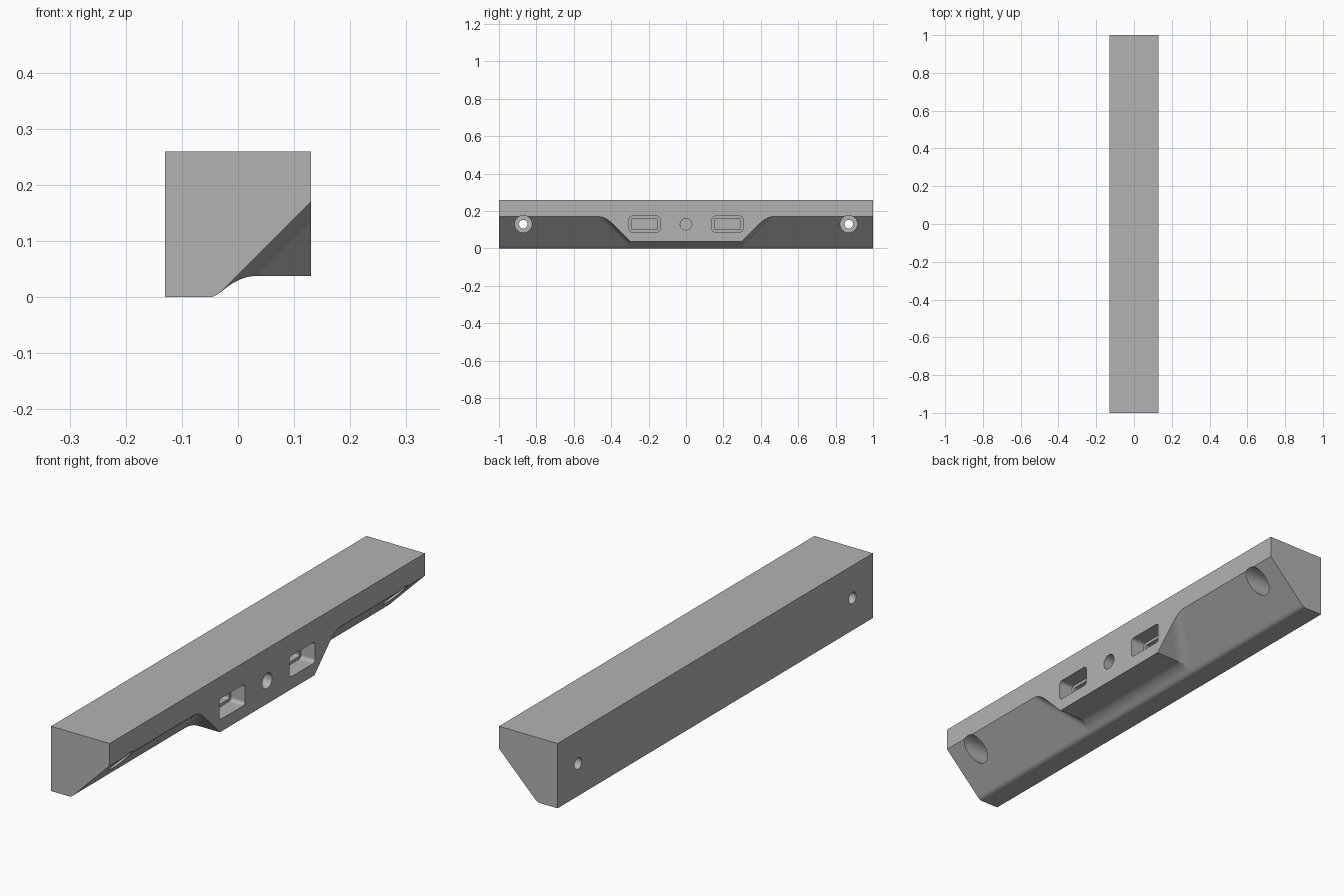
import bpy, bmesh
from math import sin, cos, pi

if "Cube" in bpy.data.objects:
    bpy.data.objects.remove(bpy.data.objects["Cube"], do_unlink=True)

HALF_W, HEIGHT = 0.13, 0.26
BOSS_Z, BOSS_Y = 0.038, 0.30

grey = bpy.data.materials.new("plain grey")
grey.use_nodes = True
GREY = (0.45, 0.45, 0.45, 1)
grey.diffuse_color = GREY
grey.node_tree.nodes["Principled BSDF"].inputs["Base Color"].default_value = GREY


def smooth_min(a, b, k):
    h = max(k - abs(a - b), 0)
    return min(a, b) - h * h / (4 * k)


def underside(x, y):
    """Sloped underside blended into the central boss."""
    slope = -smooth_min(0, -(x + 0.04), 0.012)
    boss = BOSS_Z + max(0, abs(y) - BOSS_Y)
    return max(0, smooth_min(slope, boss, 0.036))


def make_object(name, bm):
    bmesh.ops.recalc_face_normals(bm, faces=bm.faces)
    mesh = bpy.data.meshes.new(name)
    bm.to_mesh(mesh)
    bm.free()
    obj = bpy.data.objects.new(name, mesh)
    bpy.context.collection.objects.link(obj)
    mesh.materials.append(grey)
    return obj


# Bar: underside surface pulled up to a flat top
xs = [-HALF_W] + [-0.055 + 0.005 * i for i in range(38)]
half = [0] + [0.28 + 0.01 * i for i in range(27)] + [1]
ys = [-y for y in reversed(half[1:])] + half
bm = bmesh.new()
grid = [[bm.verts.new((x, y, underside(x, y))) for x in xs] for y in ys]
for low, high in zip(grid, grid[1:]):
    for i in range(len(xs) - 1):
        bm.faces.new((low[i], low[i + 1], high[i + 1], high[i]))
ext = bmesh.ops.extrude_face_region(bm, geom=bm.faces[:], use_keep_orig=True)
for v in ext["geom"]:
    if isinstance(v, bmesh.types.BMVert):
        v.co.z = HEIGHT
bmesh.ops.dissolve_limit(bm, angle_limit=0.002, verts=bm.verts, edges=bm.edges)
bar = make_object("mounting_bar", bm)


def circle(y, z, r, n=48):
    return [(y + r * cos(2 * pi * i / n), z + r * sin(2 * pi * i / n)) for i in range(n)]


def rounded_rect(y, z, w, h, r, n=6):
    pts = []
    for q, (sy, sz) in enumerate([(1, 1), (-1, 1), (-1, -1), (1, -1)]):
        for i in range(n + 1):
            a = pi / 2 * (q + i / n)
            pts.append((y + sy * (w / 2 - r) + r * cos(a),
                        z + sz * (h / 2 - r) + r * sin(a)))
    return pts


def cut(profile, x0, x1):
    """Remove a prism running along x from the bar."""
    bm = bmesh.new()
    a = [bm.verts.new((x0, y, z)) for y, z in profile]
    b = [bm.verts.new((x1, y, z)) for y, z in profile]
    bm.faces.new(a)
    bm.faces.new(b)
    for i in range(len(a)):
        bm.faces.new((a[i - 1], a[i], b[i], b[i - 1]))
    cutter = make_object("cutter", bm)
    cutter.hide_render = True
    mod = bar.modifiers.new("cut", "BOOLEAN")
    mod.operation, mod.solver, mod.object = "DIFFERENCE", "EXACT", cutter
    bpy.ops.object.modifier_apply(modifier=mod.name)
    bpy.data.objects.remove(cutter, do_unlink=True)


bpy.ops.object.select_all(action="DESELECT")
bar.select_set(True)
bpy.context.view_layer.objects.active = bar

for side in (-1, 1):
    # Counterbored screw holes near the ends
    cut(circle(side * 0.87, 0.13, 0.046), -0.05, 0.2)
    cut(circle(side * 0.87, 0.13, 0.023), -0.2, 0.1)
    # Stepped rectangular pockets in the boss
    cut(rounded_rect(side * 0.222, 0.13, 0.164, 0.084, 0.014), 0.067, 0.2)
    cut(rounded_rect(side * 0.222, 0.13, 0.14, 0.06, 0.006), 0.0, 0.1)
# Central round hole
cut(circle(0, 0.13, 0.031), 0.03, 0.2)

bpy.ops.object.shade_smooth_by_angle(angle=0.45)
weighted = bar.modifiers.new("weighted_normals", "WEIGHTED_NORMAL")
weighted.keep_sharp = True
